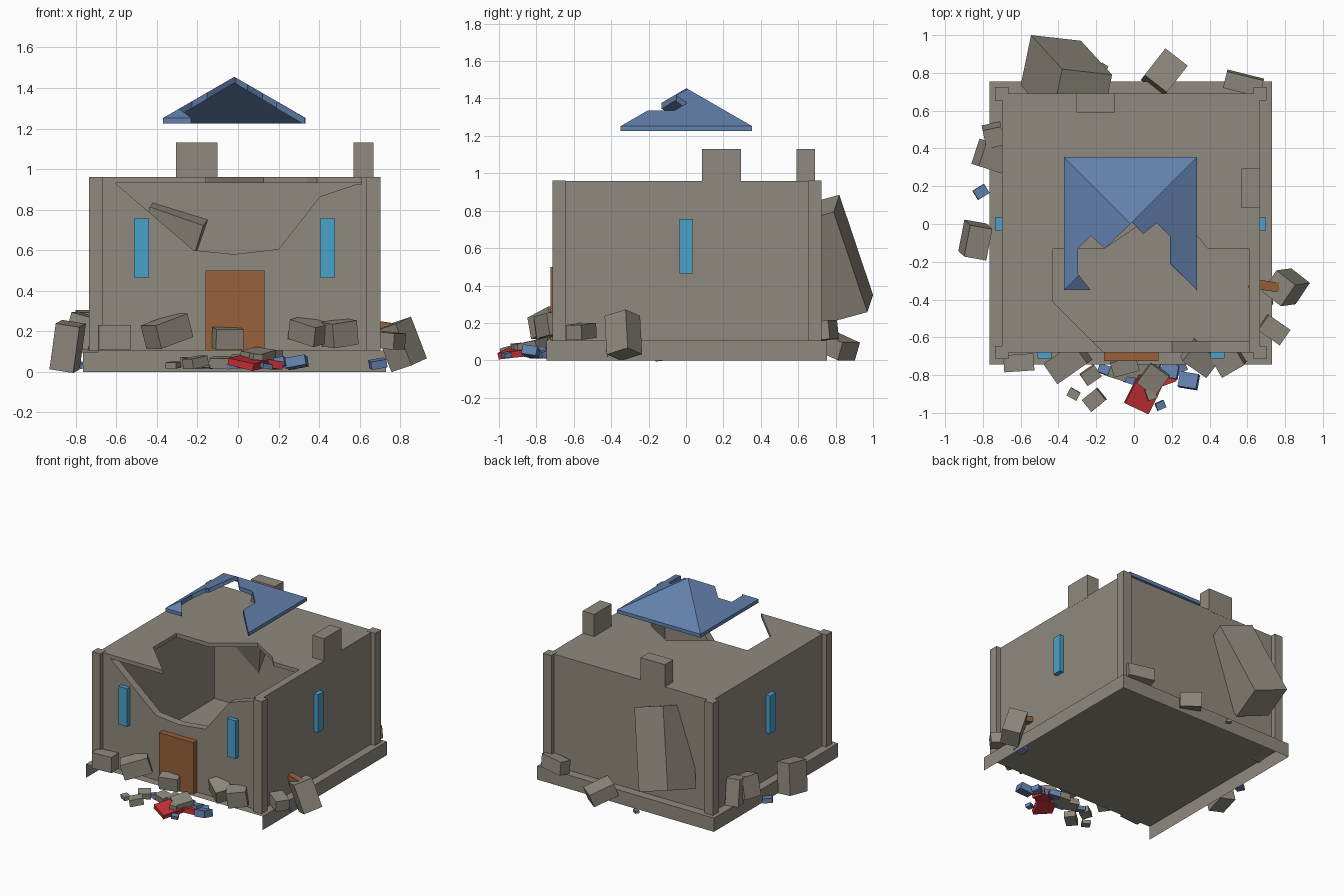
import bpy, bmesh, random
from math import radians
from mathutils import Vector, Euler

random.seed(4)
cube = bpy.data.objects.get("Cube")
if cube:
    bpy.data.objects.remove(cube, do_unlink=True)


def material(name, rgb):
    mat = bpy.data.materials.new(name)
    mat.use_nodes = True
    mat.diffuse_color = (*rgb, 1)
    mat.node_tree.nodes["Principled BSDF"].inputs["Base Color"].default_value = (*rgb, 1)
    return mat


STONE = material("grey_stone", (.28, .255, .21))
SLATE = material("blue_slate", (.125, .22, .42))
WOOD = material("brown_wood", (.31, .12, .042))
GLASS = material("blue_glass", (.07, .36, .59))
CLOTH = material("red_cloth", (.58, .032, .038))


def finish(name, bm, mat):
    bmesh.ops.recalc_face_normals(bm, faces=bm.faces)
    mesh = bpy.data.meshes.new(name)
    bm.to_mesh(mesh)
    bm.free()
    mesh.materials.append(mat)
    obj = bpy.data.objects.new(name, mesh)
    bpy.context.scene.collection.objects.link(obj)
    return obj


def slanted_box(name, origin, edges, mat):
    """Box spanned by three edge vectors from one corner."""
    bm = bmesh.new()
    bmesh.ops.create_cube(bm, size=1)
    for v in bm.verts:
        pos = Vector(origin)
        for c, edge in zip(v.co, edges):
            pos += (c + .5) * Vector(edge)
        v.co = pos
    return finish(name, bm, mat)


def box(name, low, high, mat):
    d = Vector(high) - Vector(low)
    return slanted_box(name, low, ((d.x, 0, 0), (0, d.y, 0), (0, 0, d.z)), mat)


def prism(name, points, direction, mat):
    bm = bmesh.new()
    face = bm.faces.new([bm.verts.new(p) for p in points])
    new = bmesh.ops.extrude_face_region(bm, geom=[face])
    moved = [g for g in new["geom"] if isinstance(g, bmesh.types.BMVert)]
    bmesh.ops.translate(bm, verts=moved, vec=direction)
    return finish(name, bm, mat)


def pyramid(name, center, half, base, eave, tip, mat):
    """Square pyramid standing on a vertical eave band."""
    bm = bmesh.new()
    x, y = center
    ring = [(x - half, y - half), (x + half, y - half), (x + half, y + half), (x - half, y + half)]
    low = [bm.verts.new((*p, base)) for p in ring]
    top = [bm.verts.new((*p, eave)) for p in ring]
    apex = bm.verts.new((x, y, tip))
    bm.faces.new(low)
    for i in range(len(ring)):
        j = (i + 1) % len(ring)
        bm.faces.new((low[i], low[j], top[j], top[i]))
        bm.faces.new((top[i], top[j], apex))
    return finish(name, bm, mat)


def cut(target, cutter):
    cutter.hide_render = True
    mod = target.modifiers.new("cut", 'BOOLEAN')
    mod.operation = 'DIFFERENCE'
    mod.solver = 'EXACT'
    mod.object = cutter
    bpy.context.view_layer.objects.active = target
    bpy.ops.object.modifier_apply(modifier=mod.name)
    bpy.data.objects.remove(cutter, do_unlink=True)


# Plinth: a skirt, open below and at the front
plinth = box("plinth", (-.765, -.745, 0), (.73, .755, .105), STONE)
bm = bmesh.new()
bm.from_mesh(plinth.data)
bm.normal_update()
gone = [f for f in bm.faces if f.normal.z < -.9 or f.normal.y < -.9]
bmesh.ops.delete(bm, geom=gone, context='FACES')
bm.to_mesh(plinth.data)
bm.free()

# Hollow walls with a broken roof corner and a broken front wall
walls = box("walls", (-.70, -.68, .105), (.667, .69, .96), STONE)
cut(walls, box("room_cutter", (-.64, -.62, .115), (.61, .63, .93), STONE))
roof_gap = [(-.43, -.13), (-.155, -.13), (.125, .06), (.34, -.07), (.39, -.13),
            (.61, -.13), (.61, -.75), (-.09, -.75), (-.43, -.41)]
cut(walls, prism("roof_cutter", [(x, y, .925) for x, y in roof_gap], (0, 0, .2), STONE))
wall_gap = [(-.605, .93), (-.22, .6), (-.02, .58), (.2, .605), (.405, .865), (.6, .93)]
cut(walls, prism("wall_cutter", [(x, -.8, z) for x, z in wall_gap], (0, .19, 0), STONE))

# Corner posts
for side_x, x in (("right", -.7), ("left", .667)):
    for side_y, y in (("front", -.68), ("back", .69)):
        box(f"{side_y}_{side_x}_post", (x - .035, y - .035, .105),
            (x + .035, y + .035, .962), STONE)

# Chimneys
box("back_chimney", (-.305, .59, .95), (-.1, .691, 1.13), STONE)
box("side_chimney", (.57, .085, .95), (.668, .295, 1.13), STONE)

# Door and windows
box("door", (-.16, -.725, .105), (.13, -.67, .5), WOOD)
for name, x in (("front_right_window", -.475), ("front_left_window", .442)):
    box(name, (x - .037, -.713, .465), (x + .037, -.67, .755), GLASS)
for name, x in (("right_window", -.715), ("left_window", .68)):
    box(name, (x - .02, -.035, .465), (x + .02, .035, .755), GLASS)

# Floating hollow roof with a jagged front gap
canopy = pyramid("canopy_roof", (-.018, .002), .352, 1.225, 1.252, 1.455, SLATE)
cut(canopy, pyramid("canopy_cutter", (-.018, .002), .338, 1.2, 1.224, 1.425, SLATE))
jagged = [(-.233, -.5), (-.233, -.345), (-.296, -.265), (-.296, -.13), (-.228, -.063),
          (-.153, -.13), (-.01, .01), (.048, -.053), (.12, .005), (.19, -.063),
          (.19, -.21), (.328, -.345), (.328, -.5)]
cut(canopy, prism("gap_cutter", [(x, y, 1.1) for x, y in jagged], (0, 0, .5), SLATE))

# Large slab driven through the back wall
slanted_box("fallen_slab", (-.38, .82, .885),
            ((-.165, .18, -.535), (.264, -.03, -.092), (-.055, -.265, -.072)), STONE)


def rubble(name, center, size, turn, mat=STONE):
    """Tilted block centred on a point, turned in degrees about x, y and z."""
    spin = Euler([radians(a) for a in turn]).to_matrix()
    edges = [spin.col[i] * size[i] for i in range(len(size))]
    corner = Vector(center) - sum(edges, Vector()) / 2
    return slanted_box(name, corner, edges, mat)


# Big blocks lying around the walls
rubble("front_right_block", (-.61, -.735, .17), (.16, .09, .12), (0, 0, 4))
rubble("front_leaning_block", (-.35, -.73, .2), (.2, .13, .12), (0, -17, 35))
rubble("doorway_block", (-.05, -.75, .165), (.14, .08, .1), (8, 0, 15))
rubble("front_left_block", (.35, -.71, .2), (.16, .12, .1), (10, 15, -35))
rubble("front_left_stone", (.5, -.72, .19), (.14, .12, .12), (5, -8, 30))
rubble("left_tall_block", (.805, -.335, .135), (.13, .14, .22), (15, -15, -38))
rubble("left_low_block", (.74, -.56, .155), (.14, .1, .08), (0, 5, -35))
rubble("right_tall_block", (-.84, -.085, .125), (.12, .17, .23), (6, 9, -10))
rubble("right_leaning_block", (-.76, .36, .2), (.13, .14, .16), (0, 15, -18))
rubble("right_stone", (-.745, .47, .2), (.1, .1, .2), (8, 0, 12))
rubble("back_block", (.16, .8, .08), (.15, .19, .1), (-20, 0, -38))
rubble("back_left_block", (.58, .745, .16), (.2, .09, .1), (6, 0, -14))
rubble("door_splinter", (.69, -.325, .23), (.16, .05, .04), (0, 8, -8), WOOD)

# Torn cloth by the entrance
rubble("cloth_panel", (.05, -.9, .045), (.14, .17, .035), (6, 12, -25), CLOTH)
rubble("cloth_scrap", (.14, -.81, .04), (.14, .1, .04), (0, 8, 20), CLOTH)


def scatter(name, mat, chips):
    """Small flat chips on the ground with random turns."""
    for n, (x, y, size) in enumerate(chips):
        turn = [random.uniform(-12, 12), random.uniform(-12, 12), random.uniform(-45, 45)]
        rubble(f"{name}_{n}", (x, y, .012 + size * .35), (size, size * .8, size * .5), turn, mat)


scatter("slate_chip", SLATE, [(.19, -.78, .09), (.29, -.83, .1), (.14, -.96, .05),
                              (-.16, -.77, .06), (.1, -.74, .08), (.24, -.76, .07),
                              (-.02, -.82, .06), (-.81, .17, .07), (.69, -.4, .08)])
scatter("stone_chip", STONE, [(-.32, -.9, .06), (-.21, -.93, .1), (-.08, -.78, .1),
                              (-.23, -.8, .09), (.02, -.77, .11), (-.16, .83, .04)])
rubble("cloth_stone", (.1, -.82, .08), (.12, .13, .05), (10, 8, -35))
rubble("step_stone", (.09, -.9, .075), (.05, .06, .03), (5, 5, 20))
